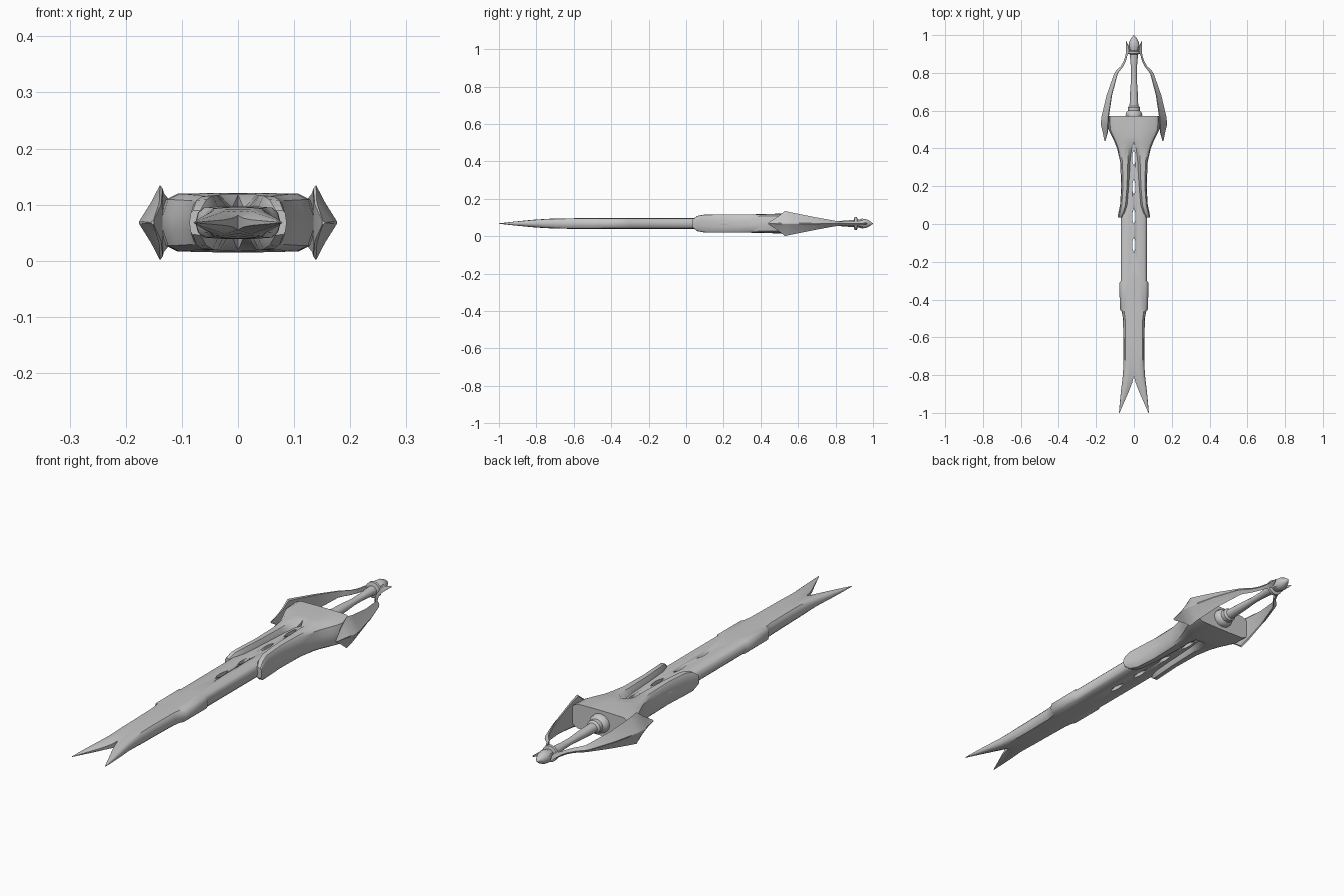
import bpy, bmesh, math

ZC = 0.068  # height of the sword's middle plane

steel = bpy.data.materials.new("light grey steel")
steel.diffuse_color = (0.56, 0.56, 0.56, 1)


def finish(name, bm, angle=35):
    bmesh.ops.remove_doubles(bm, verts=bm.verts, dist=0.0002)
    bmesh.ops.recalc_face_normals(bm, faces=bm.faces)
    mesh = bpy.data.meshes.new(name)
    bm.to_mesh(mesh)
    bm.free()
    ob = bpy.data.objects.new(name, mesh)
    bpy.context.collection.objects.link(ob)
    mesh.materials.append(steel)
    bpy.ops.object.select_all(action='DESELECT')
    ob.select_set(True)
    bpy.context.view_layer.objects.active = ob
    bpy.ops.object.shade_smooth_by_angle(angle=math.radians(angle))
    return ob


def loft_mirrored(name, rows, section, angle=35):
    """Loft top half-sections (x, height) along y, mirrored in z and in x."""
    bm = bmesh.new()
    for side in (1, -1):
        rings = []
        for row in rows:
            half = section(*row[1:])
            pts = half + [(x, -z) for x, z in reversed(half)]
            rings.append([bm.verts.new((side * x, row[0], ZC + z)) for x, z in pts])
        n = len(rings[0])
        for a, b in zip(rings, rings[1:]):
            for i in range(n):
                quad = (a[i], a[(i + 1) % n], b[(i + 1) % n], b[i])
                # no wall on the centre plane, where the two halves join
                if max(abs(v.co.x) for v in quad) > 1e-5:
                    bm.faces.new(quad)
        bm.faces.new(rings[0])
        bm.faces.new(rings[-1])
    return finish(name, bm, angle)


def lathe(name, profile, sides=16, zscale=1.0):
    """Revolve (y, radius) pairs round the long axis."""
    bm = bmesh.new()
    rings = []
    for y, r in profile:
        rings.append([bm.verts.new((r * math.cos(t), y, ZC + r * zscale * math.sin(t)))
                      for t in (2 * math.pi * i / sides for i in range(sides))])
    for a, b in zip(rings, rings[1:]):
        for i in range(sides):
            j = (i + 1) % sides
            bm.faces.new((a[i], a[j], b[j], b[i]))
    bm.faces.new(rings[0])
    bm.faces.new(rings[-1])
    return finish(name, bm)


# Blade: y, inner x, outer x, inner height, thickness
def blade_section(xi, xo, ti, t):
    w = xo - xi
    return [(xi, ti), (xi + w * 0.4, t), (xo - w * 0.2, t * 0.92),
            (xo - w * 0.06, t * 0.6), (xo, 0)]


blade = loft_mirrored("forked_blade", [
    (0.45, 0, 0.070, 0.029, 0.029), (-0.30, 0, 0.068, 0.029, 0.029),
    (-0.31, 0, 0.076, 0.029, 0.029), (-0.45, 0, 0.075, 0.029, 0.029),
    (-0.465, 0, 0.064, 0.029, 0.029), (-0.50, 0, 0.058, 0.029, 0.029),
    (-0.63, 0, 0.055, 0.028, 0.028), (-0.70, 0, 0.055, 0.024, 0.027),
    (-0.76, 0, 0.056, 0.019, 0.024), (-0.805, 0, 0.059, 0.013, 0.021),
    (-0.84, 0.009, 0.063, 0.008, 0.018), (-0.88, 0.024, 0.068, 0.005, 0.014),
    (-0.93, 0.046, 0.073, 0.003, 0.009), (-1.0, 0.076, 0.079, 0.0005, 0.001)],
    blade_section, angle=40)

# Slits pierced along the blade's centre line
bm = bmesh.new()
for y in (0.35, 0.195, 0.04, -0.11):
    shape = [(0, -0.044), (0.007, -0.022), (0.009, 0), (0.007, 0.022),
             (0, 0.044), (-0.007, 0.022), (-0.009, 0), (-0.007, -0.022)]
    f = bm.faces.new([bm.verts.new((px, y + py, ZC - 0.1)) for px, py in shape])
    top = bmesh.ops.extrude_face_region(bm, geom=[f])
    bmesh.ops.translate(bm, vec=(0, 0, 0.2),
                        verts=[g for g in top["geom"] if isinstance(g, bmesh.types.BMVert)])
cutter = finish("slit_cutter", bm)
cutter.hide_render = True
cutter.hide_viewport = True
mod = blade.modifiers.new("slits", 'BOOLEAN')
mod.object = cutter
mod.operation = 'DIFFERENCE'
mod.solver = 'EXACT'


# Guard with two sleeves hugging the blade: y, inner x, outer x, inner height, thickness
def guard_section(xi, xo, ti, t):
    w = xo - xi
    return [(xi, ti), (xi + w * 0.28, t), (xo - w * 0.22, t * 0.97),
            (xo - w * 0.07, t * 0.78), (xo, t * 0.25)]


loft_mirrored("guard", [
    (0.572, 0, 0.138, 0.053, 0.053), (0.50, 0, 0.134, 0.053, 0.053),
    (0.465, 0, 0.118, 0.052, 0.052), (0.435, 0, 0.103, 0.050, 0.051),
    (0.40, 0.010, 0.089, 0.026, 0.050), (0.33, 0.017, 0.073, 0.024, 0.049),
    (0.20, 0.025, 0.067, 0.024, 0.049), (0.10, 0.034, 0.073, 0.024, 0.048),
    (0.06, 0.046, 0.082, 0.022, 0.041), (0.035, 0.060, 0.086, 0.015, 0.022)],
    guard_section)


# Side wings running back into thin curved arms: y, inner x, outer x, half height
def wing_section(xi, xo, h):
    w = xo - xi
    return [(xi, h * 0.9), (xi + w * 0.12, h), (xi + w * 0.5, h * 0.54), (xo, h * 0.04)]


loft_mirrored("side_wings", [
    (0.44, 0.150, 0.156, 0.004), (0.49, 0.137, 0.166, 0.036),
    (0.53, 0.134, 0.176, 0.067), (0.57, 0.132, 0.171, 0.058),
    (0.68, 0.116, 0.145, 0.036), (0.795, 0.086, 0.105, 0.015),
    (0.812, 0.074, 0.094, 0.013), (0.835, 0.056, 0.070, 0.011),
    (0.865, 0.042, 0.053, 0.010), (0.895, 0.034, 0.044, 0.011),
    (0.92, 0.024, 0.042, 0.012), (0.94, 0.028, 0.042, 0.010),
    (0.968, 0.040, 0.043, 0.003)],
    wing_section, angle=28)

# Grip, with its stepped base
lathe("grip", [(0.56, 0.042), (0.578, 0.044), (0.592, 0.040), (0.600, 0.031),
               (0.618, 0.031), (0.626, 0.023), (0.70, 0.020), (0.77, 0.015),
               (0.83, 0.016), (0.90, 0.022), (0.91, 0.022)], 12, 0.9)

# Collar and pommel
lathe("collar", [(0.898, 0.022), (0.902, 0.034), (0.914, 0.034), (0.918, 0.022)], 12)
lathe("pommel", [(0.91, 0.022), (0.925, 0.024), (0.942, 0.029), (0.962, 0.026),
                 (0.982, 0.016), (1.0, 0.001)], 10, 0.95)
